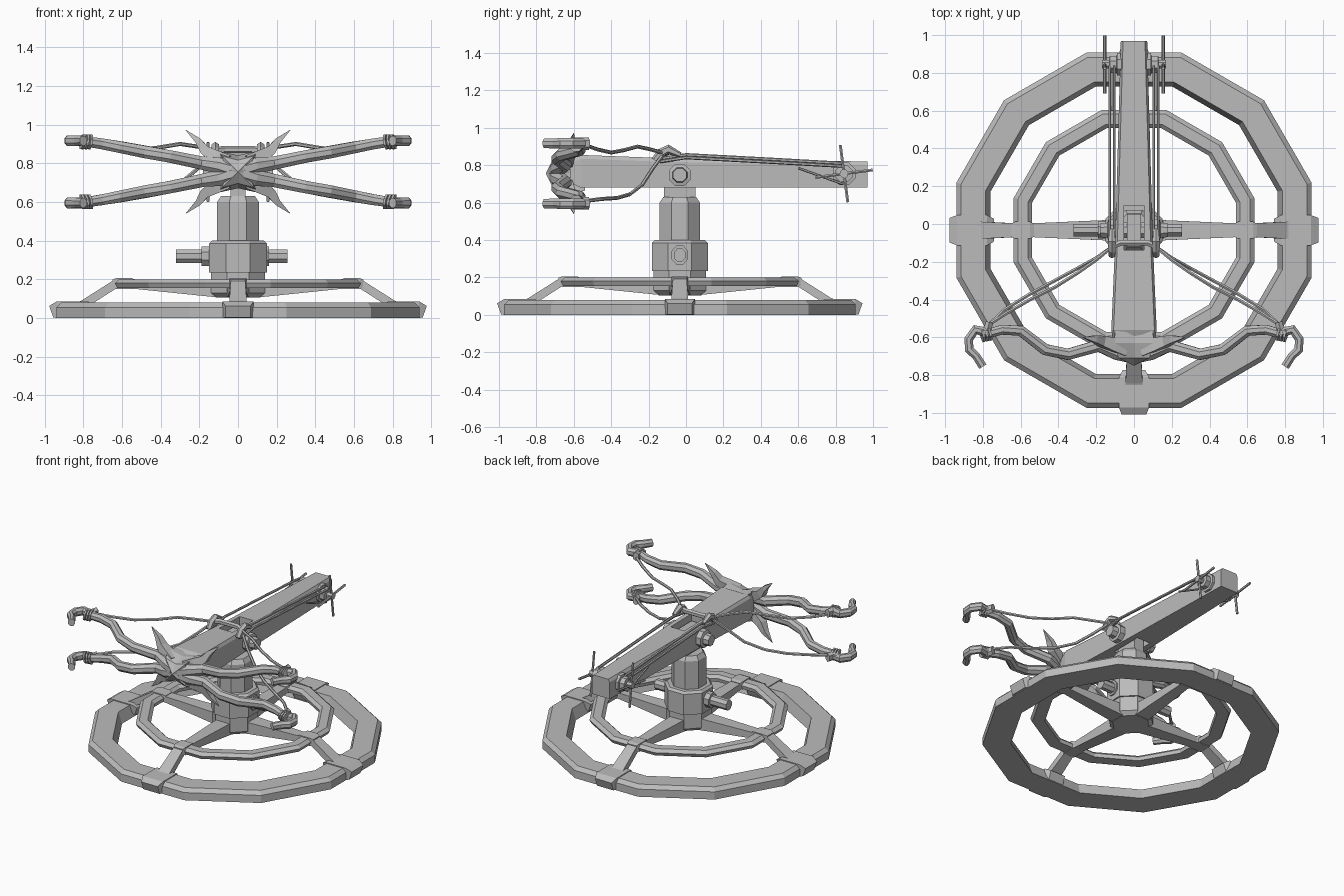
import bpy, bmesh, math
from mathutils import Vector

if "Cube" in bpy.data.objects:
    bpy.data.objects.remove(bpy.data.objects["Cube"])

grey = bpy.data.materials.new("plain_grey")
grey.diffuse_color = (0.5, 0.5, 0.5, 1)
grey.use_nodes = True
grey.node_tree.nodes["Principled BSDF"].inputs["Base Color"].default_value = grey.diffuse_color
CY = -0.033   # centre of base and column in y
MZ = 0.756    # mirror height of bow arms


def finish(name, bm):
    bmesh.ops.recalc_face_normals(bm, faces=bm.faces)
    me = bpy.data.meshes.new(name)
    bm.to_mesh(me)
    bm.free()
    me.materials.append(grey)
    ob = bpy.data.objects.new(name, me)
    bpy.context.collection.objects.link(ob)
    return ob


def skin(name, loops, closed=False):
    """Join equal-length loops of points into a skin, capped unless closed."""
    bm = bmesh.new()
    rows = [[bm.verts.new(p) for p in lp] for lp in loops]
    n = len(rows[0])
    for i in range(len(rows) - (0 if closed else 1)):
        a, b = rows[i], rows[(i + 1) % len(rows)]
        for j in range(n):
            k = (j + 1) % n
            bm.faces.new((a[j], a[k], b[k], b[j]))
    if not closed:
        bm.faces.new(rows[0])
        bm.faces.new(rows[-1])
    return finish(name, bm)


def sweep(name, pts, sizes, n=8, up=(0, 0, 1), sx=1, sz=1):
    """n-sided section (half width, half height) along a path, optionally mirrored."""
    pts = [Vector((x * sx, y, z if sz > 0 else 2 * MZ - z)) for x, y, z in pts]
    if not isinstance(sizes, list):
        sizes = [sizes] * len(pts)
    loops = []
    for i, p in enumerate(pts):
        t = (pts[min(i + 1, len(pts) - 1)] - pts[max(i - 1, 0)]).normalized()
        s = t.cross(Vector(up)).normalized()
        u = s.cross(t)
        w, h = sizes[i]
        k = 1 / math.cos(math.pi / n)
        loops.append([p + s * (w * k * math.cos((j + .5) * 2 * math.pi / n))
                      + u * (h * k * math.sin((j + .5) * 2 * math.pi / n)) for j in range(n)])
    return skin(name, loops)


def box(name, x0, x1, y0, y1, z0, z1):
    return skin(name, [[(x0, y0, z), (x1, y0, z), (x1, y1, z), (x0, y1, z)] for z in (z0, z1)])


def ring(name, section):
    """Twelve-sided ring; section is (flat radius, z)."""
    k = 1 / math.cos(math.pi / 12)
    skin(name, [[(r * k * math.cos(a), CY + r * k * math.sin(a), z) for r, z in section]
                for a in [math.radians(15 + 30 * i) for i in range(12)]], True)


# base rings
ring("outer_ring", [(.76, 0), (.94, 0), (.94, .055), (.915, .08), (.785, .08)])
ring("inner_ring", [(.545, .155), (.625, .155), (.637, .18), (.615, .2), (.56, .2), (.54, .18)])

# spokes with joint blocks on both rings
for i in range(4):
    c, s = [(1, 0), (0, 1), (-1, 0), (0, -1)][i]
    P = lambda r, z: (c * r, CY + s * r, z)
    sweep("spoke", [P(.05, .15), P(.12, .15), P(.53, .172), P(.64, .172), P(.8, .07), P(.88, .04)],
          [(.06, .045), (.055, .042), (.037, .022), (.037, .022), (.045, .022), (.045, .02)], 4)
    sweep("outer_joint", [P(.752, .033), P(.78, .043), P(.935, .043), P(.966, .032)],
          [(.06, .033), (.08, .043), (.08, .043), (.065, .032)], 4)
    sweep("inner_joint", [P(.53, .178), P(.55, .178), P(.63, .178), P(.65, .178)],
          [(.035, .02), (.045, .028), (.045, .028), (.035, .02)], 4)

# column, collar and post
sweep("column", [(0, CY, z) for z in (.105, .13, .235, .235, .385, .4, .4, .6, .63)],
      [(r, r) for r in (.115, .14, .14, .15, .15, .135, .108, .108, .088)], 8, (0, 1, 0))
box("pivot_post", -.038, .038, CY - .085, CY + .085, .58, .8)

# cross shaft through the collar
sweep("cross_shaft", [(-.32, CY, .32), (.255, CY, .32)], (.032, .035), 8)
for x0, x1 in ((-.19, -.14), (.14, .16)):
    sweep("shaft_collar", [(x0, CY, .32), (x1, CY, .32)], (.045, .05), 8)

# main beam with slot for the post
beam = skin("beam", [[(-w, y, z0), (w, y, z0), (w, y, z1 - .02), (w - .012, y, z1),
                      (-w + .012, y, z1), (-w, y, z1 - .02)]
                     for y, w, z0, z1 in ((.97, .07, .68, .82), (-.1, .1, .68, .838),
                                          (-.56, .12, .68, .855), (-.62, .11, .705, .83))])
cutter = box("slot_cutter", -.054, .054, -.137, .097, .6, .95)
cutter.hide_render = True
cutter.hide_viewport = True
m = beam.modifiers.new("slot", 'BOOLEAN')
m.object = cutter
m.solver = 'EXACT'

# pivot bolt
sweep("pivot_axle", [(-.13, CY, .748), (.13, CY, .748)], (.04, .04), 8)
for s in (-1, 1):
    sweep("pivot_nut", [(s * .095, CY, .748), (s * .135, CY, .748), (s * .14, CY, .748),
                        (s * .18, CY, .748)],
          [(.058, .058), (.058, .058), (.04, .04), (.036, .036)], 8)

# star shaped head at the beam front
bm = bmesh.new()
rows = []
for y, big, small in ((-.54, .13, .085), (-.63, .155, .085), (-.71, .115, .06)):
    row = []
    for j in range(8):
        r = big if j % 2 else small
        a = j * math.pi / 4
        row.append(bm.verts.new((r * math.cos(a), y, MZ + r * math.sin(a))))
    rows.append(row)
tip = bm.verts.new((0, -.75, MZ))
for j in range(8):
    k = (j + 1) % 8
    for a, b in zip(rows, rows[1:]):
        bm.faces.new((a[j], a[k], b[k], b[j]))
    bm.faces.new((rows[-1][j], rows[-1][k], tip))
bm.faces.new(rows[0])
finish("star_head", bm)

for sx in (-1, 1):
    for sz in (-1, 1):
        # curved horns
        sweep("horn", [(.05, -.66, .80), (.11, -.64, .83), (.17, -.62, .865), (.205, -.61, .915),
                       (.27, -.60, .972)],
              [(.04, .04), (.035, .035), (.025, .028), (.016, .02), (.001, .001)], 4, (0, 1, 0), sx, sz)
        # bow arms with hooked ends
        sweep("bow_arm", [(.02, -.69, .765), (.09, -.68, .787), (.19, -.645, .802), (.35, -.69, .835),
                          (.47, -.665, .857), (.60, -.565, .882), (.70, -.56, .9), (.79, -.585, .914)],
              [(.045, .045), (.04, .042), (.032, .034), (.03, .032), (.03, .032), (.028, .03),
               (.026, .028), (.024, .026)], 8, (0, 0, 1), sx, sz)
        sweep("arm_hook", [(.775, -.575, .917), (.84, -.56, .917), (.875, -.61, .917),
                           (.872, -.665, .917), (.835, -.70, .917), (.80, -.755, .917)],
              [(.026, .028), (.026, .028), (.024, .028), (.024, .028), (.022, .027), (.022, .025)],
              8, (0, 0, 1), sx, sz)
        # rope lashing
        for d in (0, .018, .036):
            sweep("lashing", [(.762 + d, -.577 - d * .2, .91), (.773 + d, -.58 - d * .2, .912)],
                  (.04, .038), 8, (0, 0, 1), sx, sz)
        sweep("lashing_knot", [(.765, -.52, .915), (.785, -.59, .915)], (.02, .028), 6, (0, 0, 1), sx, sz)
    # bow strings from the tips to the claw
    sweep("upper_string", [(.765, -.53, .905), (.68, -.475, .885), (.55, -.40, .868), (.42, -.335, .88),
                           (.3, -.26, .9), (.2, -.19, .885), (.115, -.12, .865)],
          (.009, .009), 6, (0, 0, 1), sx)
    sweep("lower_string", [(.765, -.53, .61), (.68, -.45, .62), (.55, -.37, .625), (.42, -.3, .645),
                           (.3, -.235, .695), (.2, -.18, .78), (.115, -.12, .86)],
          (.009, .009), 6, (0, 0, 1), sx)
    # claw end, and double pull ropes along the beam
    sweep("claw_end", [(sx * .117, -.165, .825), (sx * .117, -.135, .865), (sx * .117, -.095, .885),
                       (sx * .117, -.03, .855)],
          [(.016, .018), (.02, .022), (.02, .022), (.012, .012)], 6)
    for x, z in ((.105, 0), (.128, -.015)):
        sweep("pull_rope", [(sx * x, -.14, .835 + z), (sx * x, .0, .856 + z), (sx * x, .45, .832 + z),
                            (sx * x, .84, .81 + z)], (.007, .008), 6)
    sweep("lower_rope", [(sx * .117, .6, .785), (sx * .117, .84, .70)], (.006, .006), 6)
    # winch drum and crossed crank bars
    sweep("winch_drum", [(sx * .06, .845, .755), (sx * .09, .845, .755), (sx * .092, .845, .755),
                         (sx * .128, .845, .755), (sx * .13, .845, .755), (sx * .17, .845, .755)],
          [(.06, .06), (.06, .06), (.045, .045), (.045, .045), (.022, .022), (.022, .022)], 8)
    for dy, dz in ((.02, -.153), (.153, .02)):
        sweep("crank_bar", [(sx * .155, .845 - dy, .755 - dz), (sx * .155, .845 + dy, .755 + dz)],
              (.0075, .0075), 6, (1, 0, 0))

# claw bar across the beam
sweep("claw_bar", [(-.13, -.125, .865), (-.07, -.1, .87), (.07, -.1, .87), (.13, -.125, .865)],
      (.015, .017), 6)
